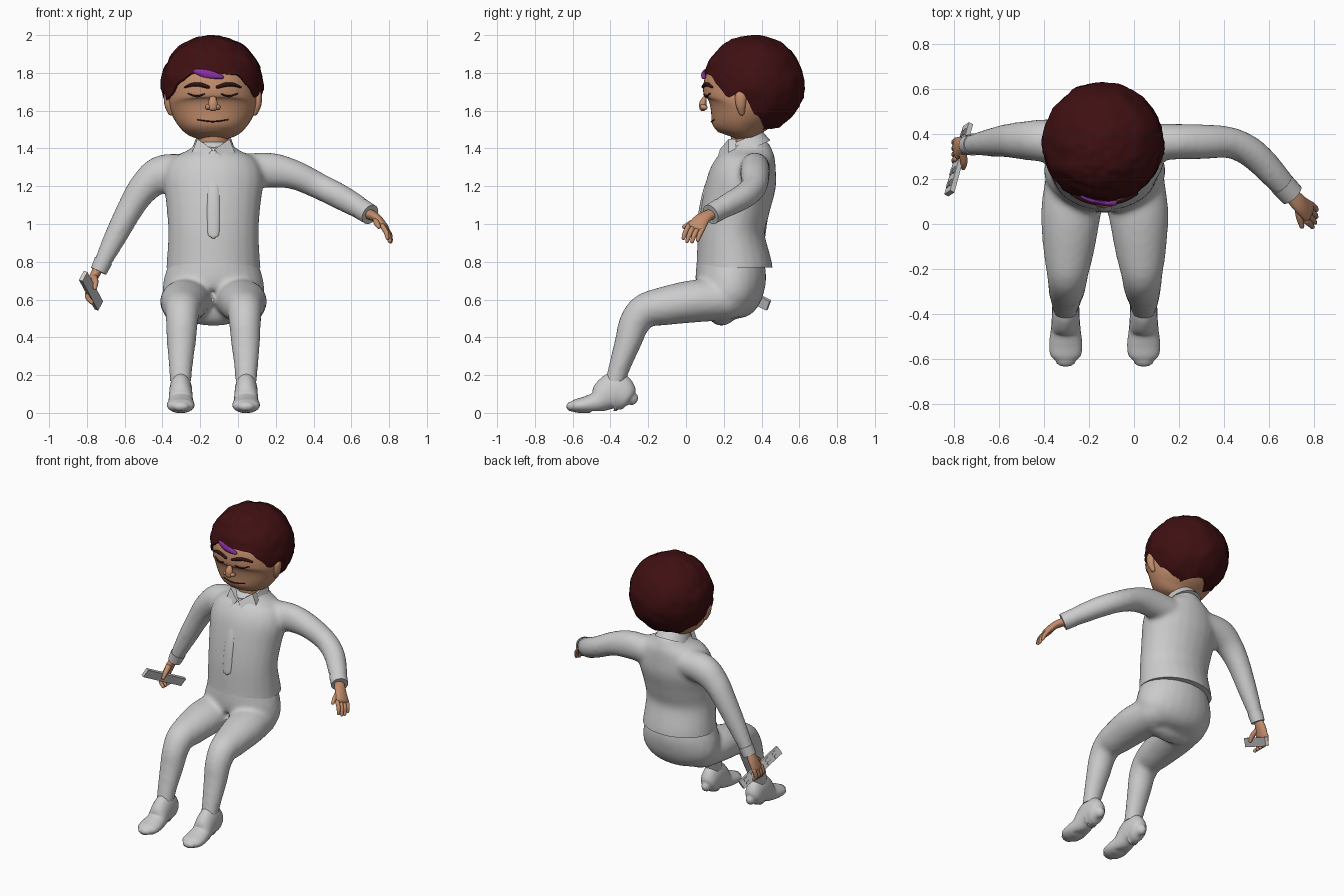
import bpy, bmesh
from math import sin, cos, pi, radians, acos
from mathutils import Vector, Matrix, noise
from mathutils.bvhtree import BVHTree

if "Cube" in bpy.data.objects:
    bpy.data.objects.remove(bpy.data.objects["Cube"])

CX = -0.13
X, Y, Z = Vector((1, 0, 0)), Vector((0, 1, 0)), Vector((0, 0, 1))


def material(name, rgb):
    m = bpy.data.materials.new(name)
    m.diffuse_color = (*rgb, 1)
    m.use_nodes = True
    m.node_tree.nodes["Principled BSDF"].inputs["Base Color"].default_value = m.diffuse_color
    return m


SKIN = material("skin", (0.55, 0.27, 0.15))
HAIR = material("hair", (0.05, 0.005, 0.006))
DARK = material("dark", (0.03, 0.006, 0.005))
PURPLE = material("purple", (0.25, 0.03, 0.35))


def finish(name, bm, mat=None, angle=50):
    bmesh.ops.recalc_face_normals(bm, faces=bm.faces)
    me = bpy.data.meshes.new(name)
    bm.to_mesh(me)
    bm.free()
    me.shade_smooth()
    me.set_sharp_from_angle(angle=radians(angle))
    if mat:
        me.materials.append(mat)
    o = bpy.data.objects.new(name, me)
    bpy.context.collection.objects.link(o)
    return o


def skin_rings(name, rings, mat=None):
    bm = bmesh.new()
    rows = [[bm.verts.new(p) for p in r] for r in rings]
    n = len(rows[0])
    for a, b in zip(rows, rows[1:]):
        for i in range(n):
            j = (i + 1) % n
            bm.faces.new((a[i], a[j], b[j], b[i]))
    bm.faces.new(rows[0][::-1])
    bm.faces.new(rows[-1])
    return finish(name, bm, mat)


def loft(name, stations, mat=None, ref=X, n=24, steps=5, rounded=True):
    """Smooth tube through stations (x, y, z, radius along ref, other radius)."""
    p = [Vector(s) for s in stations]
    p = [2 * p[0] - p[1]] + p + [2 * p[-1] - p[-2]]
    path = []
    for i in range(1, len(p) - 2):
        a, b, c, d = p[i - 1:i + 3]
        for k in range(steps):
            t = k / steps
            path.append(0.5 * (2 * b + (c - a) * t + (2 * a - 5 * b + 4 * c - d) * t * t
                               + (3 * b - a - 3 * c + d) * t ** 3))
    path.append(p[-2])
    rings = []

    def ring(c, t, ra, rb):
        a = (ref - t * ref.dot(t)).normalized()
        b = t.cross(a)
        rings.append([c + a * ra * cos(2 * pi * i / n) + b * rb * sin(2 * pi * i / n) for i in range(n)])

    caps = [radians(d) for d in (30, 60, 85)] if rounded else []
    last = len(path) - 1
    for i, s in enumerate(path):
        t = (path[min(i + 1, last)].xyz - path[max(i - 1, 0)].xyz).normalized()
        r = min(s[3], s[4])
        if i == 0:
            for a in reversed(caps):
                ring(s.xyz - t * r * sin(a), t, s[3] * cos(a), s[4] * cos(a))
        ring(s.xyz, t, s[3], s[4])
        if i == last:
            for a in caps:
                ring(s.xyz + t * r * sin(a), t, s[3] * cos(a), s[4] * cos(a))
    return skin_rings(name, rings, mat)


def blend(name, parts, cut):
    """Fuse parts into one smooth skin and trim it on the plane cut = (point, outward normal)."""
    bm = bmesh.new()
    for o in parts:
        bm.from_mesh(o.data)
        bpy.data.objects.remove(o)
    o = finish(name + "_base", bm)
    m = o.modifiers.new("fuse", 'REMESH')
    m.mode, m.voxel_size = 'VOXEL', 0.015
    m = o.modifiers.new("relax", 'SMOOTH')
    m.factor, m.iterations = 0.5, 8
    me = bpy.data.meshes.new_from_object(o.evaluated_get(bpy.context.evaluated_depsgraph_get()))
    bm = bmesh.new()
    bm.from_mesh(me)
    bpy.data.objects.remove(o)
    bmesh.ops.bisect_plane(bm, geom=bm.verts[:] + bm.edges[:] + bm.faces[:],
                           plane_co=cut[0], plane_no=cut[1], clear_outer=True)
    bmesh.ops.holes_fill(bm, edges=[e for e in bm.edges if e.is_boundary], sides=0)
    return finish(name, bm)


def box(name, matrix, mat=None):
    bm = bmesh.new()
    bmesh.ops.create_cube(bm, size=1, matrix=matrix)
    return finish(name, bm, mat, 30)


# Shirt: torso and both sleeves fused
torso = loft("torso", [(CX, .255, .70, .255, .205), (CX, .255, .77, .25, .203), (CX, .24, .95, .24, .177),
                       (CX, .265, 1.1, .25, .182), (CX, .30, 1.24, .265, .182), (CX, .325, 1.34, .225, .152),
                       (CX, .33, 1.40, .12, .125), (CX, .33, 1.44, .09, .10)], rounded=False)
sleeve_l = loft("sleeve", [(0, .36, 1.28, .09, .09), (.17, .365, 1.285, .093, .08), (.3, .365, 1.26, .078, .078),
                           (.43, .36, 1.2, .07, .07), (.53, .31, 1.15, .068, .068), (.62, .22, 1.10, .062, .062),
                           (.70, .13, 1.05, .05, .05)], ref=Z, rounded=False)
sleeve_r = loft("sleeve", [(-.26, .36, 1.28, .1, .09), (-.40, .37, 1.265, .095, .1), (-.49, .37, 1.2, .085, .085),
                           (-.56, .37, 1.1, .075, .072), (-.65, .36, .93, .06, .06),
                           (-.735, .35, .76, .042, .042)], ref=Y, rounded=False)
blend("shirt", [torso, sleeve_l, sleeve_r], ((0, 0, .77), (0, 0, -1)))

# Cuffs, collar and tie
loft("left_cuff", [(.655, .178, 1.078, .057, .057), (.70, .13, 1.05, .055, .055)], ref=Z, rounded=False)
loft("right_cuff", [(-.712, .353, .806, .049, .049), (-.738, .35, .75, .044, .044)], ref=Y, rounded=False)
loft("collar", [(CX, .33, 1.39, .115, .128), (CX, .303, 1.45, .093, .108)], rounded=False)
for side in (-1, 1):
    bm = bmesh.new()
    q = [(.005, .19, 1.395), (.085, .235, 1.45), (.115, .235, 1.375), (.07, .165, 1.315)]
    front = [bm.verts.new((CX + side * x, y - .01, z)) for x, y, z in q]
    back = [bm.verts.new((CX + side * x, y + .03, z)) for x, y, z in q]
    bm.faces.new(front)
    bm.faces.new(back[::-1])
    for i in range(4):
        j = (i + 1) % 4
        bm.faces.new((front[i], back[i], back[j], front[j]))
    finish("collar_flap", bm, angle=30)
loft("tie", [(CX, .195, 1.375, .022, .014), (CX, .155, 1.30, .028, .012), (CX, .11, 1.2, .032, .012),
             (CX, .08, 1.08, .033, .011), (CX, .063, .95, .03, .01), (CX, .062, .93, .012, .008)], n=12)

# Trousers: hips and both legs fused
parts = [loft("hips", [(CX, .235, .80, .235, .18), (CX, .237, .70, .265, .187), (CX, .23, .61, .265, .16),
                       (CX, .19, .54, .2, .08)])]
for s in (-1, 1):
    leg = [(.13, .22, .60, .13, .11), (.15, .05, .592, .133, .113), (.16, -.12, .565, .113, .102),
           (.165, -.22, .54, .093, .09), (.167, -.275, .47, .084, .082), (.17, -.305, .38, .078, .072),
           (.173, -.35, .25, .064, .058), (.173, -.38, .15, .056, .052)]
    parts.append(loft("leg", [(CX + s * x, y, z, a, b) for x, y, z, a, b in leg]))
blend("trousers", parts, ((0, 0, .17), (0, 0, -1)))

# Shoes with flattened soles
for s in (-1, 1):
    shoe = [(-.285, .075, .03, .035), (-.31, .088, .053, .075), (-.37, .11, .06, .105), (-.42, .095, .062, .088),
            (-.47, .058, .066, .058), (-.53, .043, .073, .045), (-.58, .037, .068, .036), (-.607, .034, .045, .026)]
    o = loft("shoe", [(CX + s * .173, y, z, a, b) for y, z, a, b in shoe])
    for v in o.data.vertices:
        v.co.z = max(v.co.z, .01 if v.co.y > -.5 else 0)

# Head, neck and ears
HX = -.133
head = loft("head", [(HX, .24, 1.462, .08, .075), (HX, .25, 1.49, .145, .12), (HX, .27, 1.54, .193, .148),
                     (HX, .30, 1.62, .23, .2), (HX, .31, 1.70, .233, .22), (HX, .32, 1.78, .222, .21),
                     (HX, .33, 1.88, .165, .155), (HX, .33, 1.94, .06, .06)], SKIN, n=40, rounded=False)
loft("neck", [(CX, .325, 1.36, .085, .082), (CX, .315, 1.52, .085, .08)], SKIN, rounded=False)
for s in (-1, 1):
    loft("ear", [(HX + s * .222, .295, 1.59, .016, .016), (HX + s * .236, .29, 1.63, .02, .026),
                 (HX + s * .24, .29, 1.675, .02, .03), (HX + s * .235, .29, 1.70, .016, .02)], SKIN)

# Facial features laid on the face surface
tree = BVHTree.FromPolygons([v.co for v in head.data.vertices], [p.vertices[:] for p in head.data.polygons])


def on_face(name, pts, mat, flat=.006, lift=0):
    out = []
    for x, z, r in pts:
        y = tree.ray_cast(Vector((x, -1, z)), Y)[0].y - lift
        out.append((x, y, z, flat, r))
    loft(name, out, mat, ref=Y, n=10)


for s in (-1, 1):
    on_face("eyebrow", [(HX + s * x, z, r) for x, z, r in
                        ((.025, 1.725, .009), (.07, 1.738, .012), (.11, 1.737, .01), (.145, 1.725, .005))], DARK, .012)
    on_face("closed_eye", [(HX + s * x, z, r) for x, z, r in
                           ((.045, 1.688, .003), (.085, 1.676, .006), (.13, 1.69, .003))], DARK)
    loft("nostril", [(HX + s * .026, .10, 1.617, .015, .014), (HX + s * .026, .088, 1.62, .014, .014)], SKIN)
on_face("mouth", [(HX - .08, 1.552, .003), (HX, 1.542, .004), (HX + .08, 1.552, .003)], DARK)
loft("nose", [(HX, .098, 1.665, .018, .012), (HX, .09, 1.64, .025, .019), (HX, .088, 1.615, .025, .018)], SKIN)
on_face("purple_streak", [(-.225, 1.808, .012), (-.18, 1.798, .022), (-.13, 1.788, .02), (-.085, 1.778, .01)],
        PURPLE, .012, .012)

# Hair: lumpy dome ending on a hairline given as (azimuth, height)
LINE = [(-180, 1.52), (-115, 1.50), (-90, 1.56), (-72, 1.65), (-55, 1.68), (-40, 1.75), (-22, 1.80), (0, 1.80),
        (30, 1.79), (45, 1.73), (58, 1.67), (75, 1.70), (92, 1.58), (115, 1.50), (180, 1.52)]


def hairline(a):
    for (a0, z0), (a1, z1) in zip(LINE, LINE[1:]):
        if a0 <= a <= a1:
            t = (a - a0) / (a1 - a0)
            return z0 + (z1 - z0) * t * t * (3 - 2 * t)


HC = Vector((-.138, .36, 1.74))
rings, ROWS, SEG = [], 28, 72
for k in range(ROWS + 4):
    row = []
    for i in range(SEG):
        az = -180 + 360 * i / SEG
        pol = acos((hairline(az) - HC.z) / .26) * max(min(k, ROWS) / ROWS, .01)
        d = Vector((sin(pol) * sin(radians(az)), -sin(pol) * cos(radians(az)), cos(pol)))
        r = 1 + .035 * noise.noise(d * 3.5) + .02 * noise.noise(d * 8)
        r *= (1, .96, .9, .75)[max(0, k - ROWS)]
        row.append(HC + Vector((d.x * .27, d.y * .267, d.z * .26)) * r)
    rings.append(row)
skin_rings("hair", rings, HAIR)

# Left hand: relaxed, fingers hanging
loft("left_palm", [(.69, .14, 1.055, .032, .028), (.735, .09, 1.03, .04, .024), (.775, .055, .985, .05, .02)],
     SKIN, ref=Y)
w = Vector((.25, .85, -.2)).normalized()
for i, length in enumerate((.9, 1.05, 1, .8)):
    p = Vector((.775, .05, .98)) + w * (.026 * i - .039)
    q, e = p + Vector((.022, -.018, -.035)) * length, p + Vector((.03, -.03, -.07)) * length
    loft("left_finger", [(*p, .014, .014), (*q, .013, .013), (*e, .01, .01)], SKIN, ref=Y, n=12)
loft("left_thumb", [(.73, .075, 1.025, .018, .018), (.735, .03, 1.005, .016, .016), (.745, -.01, .985, .011, .011)],
     SKIN, ref=Z, n=12)

# Right hand: gripping the remote
loft("right_palm", [(-.74, .35, .765, .03, .026), (-.765, .345, .715, .042, .024), (-.785, .335, .665, .05, .02)],
     SKIN, ref=Y)
for i in range(4):
    y = .29 + .027 * i
    loft("right_finger", [(-.79, y, .66, .014, .014), (-.797, y - .01, .615, .013, .013),
                          (-.775, y - .015, .585, .011, .011)], SKIN, ref=Y, n=12)
loft("right_thumb", [(-.76, .315, .715, .018, .018), (-.755, .275, .69, .016, .016), (-.757, .25, .66, .011, .011)],
     SKIN, ref=X, n=12)

# Remote control with a row of buttons
d = Vector((.085, .31, -.16)).normalized()
w = Vector((-.03, -.02, -.055))
w = (w - d * w.dot(d)).normalized()
t = d.cross(w)
frame = Matrix((d, w, t)).transposed().to_4x4()
base = Matrix.Translation((-.778, .287, .647)) @ frame
box("remote", base @ Matrix.Diagonal((.35, .058, .022, 1)))
for i in range(5):
    for j in (-1, 1):
        box("remote_button", base @ Matrix.Translation((-.13 + .065 * i, .013 * j, .012))
            @ Matrix.Diagonal((.03, .015, .008, 1)))
